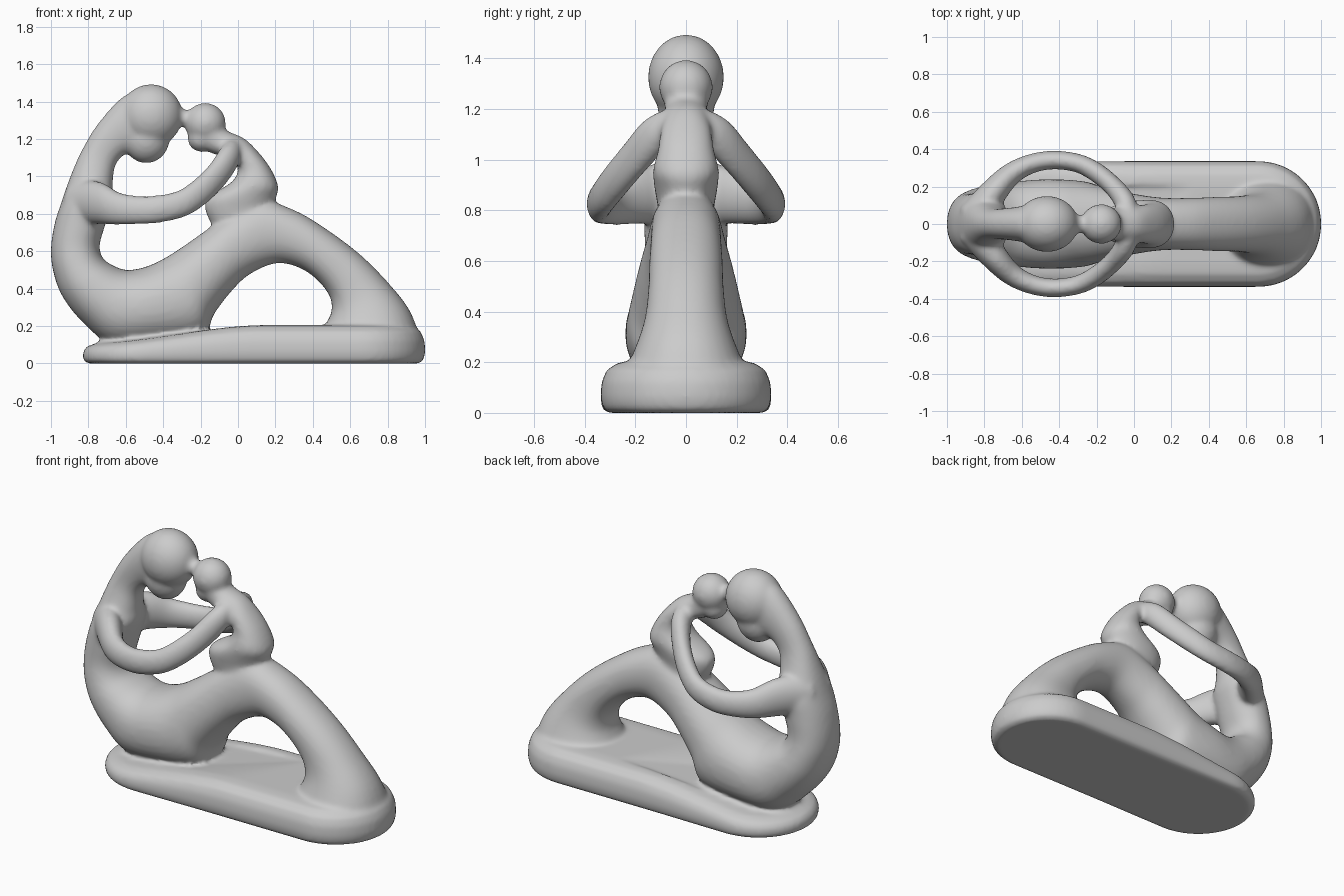
import bpy, bmesh, math
from mathutils import Vector, Matrix

if "Cube" in bpy.data.objects:
    bpy.data.objects.remove(bpy.data.objects["Cube"])

bm = bmesh.new()


def spline(rows, steps=5):
    """Catmull-Rom interpolation of tuples."""
    out = []
    for i in range(len(rows) - 1):
        p = [rows[max(0, min(len(rows) - 1, i + k))] for k in (-1, 0, 1, 2)]
        for s in range(steps):
            t = s / steps
            out.append([0.5 * (2 * b + (c - a) * t + (2 * a - 5 * b + 4 * c - d) * t * t
                               + (3 * b - a - 3 * c + d) * t ** 3) for a, b, c, d in zip(*p)])
    return out + [list(rows[-1])]


def loft(rings):
    """Skin closed rings of points and cap both ends."""
    loops = [[bm.verts.new(p) for p in r] for r in rings]
    n = len(loops[0])
    for a, b in zip(loops, loops[1:]):
        for i in range(n):
            j = (i + 1) % n
            bm.faces.new((a[i], a[j], b[j], b[i]))
    bm.faces.new(loops[0][::-1])
    bm.faces.new(loops[-1])


def ellipse(c, u, v, e=1.0, n=32):
    pts = []
    for i in range(n):
        a = 2 * math.pi * i / n
        ca, sa = math.cos(a), math.sin(a)
        pts.append(c + u * math.copysign(abs(ca) ** e, ca) + v * math.copysign(abs(sa) ** e, sa))
    return pts


def body(rows, e=0.92):
    """Sections across the centre plane: x1, z1, x2, z2, half width."""
    rings = []
    for x1, z1, x2, z2, w in spline(rows):
        a, b = Vector((x1, 0, z1)), Vector((x2, 0, z2))
        rings.append(ellipse((a + b) / 2, (b - a) / 2, Vector((0, w, 0)), e))
    loft(rings)


def limb(rows, side):
    """Tube along x, y, z with upright and sideways radii."""
    pts = spline(rows)
    rings = []
    for i, (x, y, z, ru, rs) in enumerate(pts):
        t = Vector(pts[min(i + 1, len(pts) - 1)][:3]) - Vector(pts[max(i - 1, 0)][:3])
        s = t.cross(Vector((0, 0, 1))).normalized()
        u = s.cross(t).normalized()
        ring = ellipse(Vector((x, y, z)), u * ru, s * rs)
        rings.append([Vector((p.x, p.y * side, p.z)) for p in ring])
    loft(rings)


def ball(x, z, rx, ry, rz):
    bmesh.ops.create_uvsphere(bm, u_segments=32, v_segments=20, radius=1,
                              matrix=Matrix.Translation((x, 0, z)) @ Matrix.Diagonal((rx, ry, rz, 1)))


# plinth: stadium outline, top rising towards the right
def top_height(x):
    t = max(0, min(1, (x + 0.8) / 0.95))
    return 0.11 + 0.095 * t * t * (3 - 2 * t)


rings = []
for inset, f in ((0.035, 0), (0.01, 0.08), (0, 0.3), (0.004, 0.6), (0.025, 0.83), (0.07, 0.97), (0.13, 1.0)):
    r, ring = 0.337 - inset, []
    for cx, a0 in ((0.665, -90), (-0.495, 90)):
        for k in range(25):
            a = math.radians(a0 + k * 7.5)
            x = cx + r * math.cos(a)
            ring.append((x, r * math.sin(a), f * top_height(x)))
    for i in range(1, 24):
        x = -0.495 + 1.16 * i / 24
        ring.append((x, -r, f * top_height(x)))
    far = []
    for i in range(1, 24):
        x = 0.665 - 1.16 * i / 24
        far.append((x, r, f * top_height(x)))
    rings.append(ring[:25] + far + ring[25:])
loft(rings)

# large figure: neck, back, hips, lap, knee and shin in one sweep
body([
    (-0.50, 1.45, -0.45, 1.17, .11), (-0.61, 1.43, -0.52, 1.13, .10),
    (-0.75, 1.28, -0.60, 1.12, .085), (-0.84, 1.13, -0.655, 1.06, .085),
    (-0.90, 0.99, -0.67, 0.96, .12), (-0.945, 0.86, -0.67, 0.88, .165),
    (-0.98, 0.75, -0.71, 0.74, .165), (-1.0, 0.62, -0.74, 0.63, .165),
    (-0.99, 0.50, -0.72, 0.56, .18), (-0.94, 0.36, -0.66, 0.52, .20),
    (-0.83, 0.22, -0.60, 0.50, .215), (-0.67, 0.10, -0.54, 0.505, .23),
    (-0.42, 0.10, -0.47, 0.525, .24), (-0.19, 0.14, -0.38, 0.57, .23),
    (-0.13, 0.26, -0.28, 0.635, .21), (-0.04, 0.38, -0.16, 0.72, .185),
    (0.06, 0.475, -0.05, 0.80, .16), (0.20, 0.535, 0.11, 0.875, .14),
    (0.32, 0.515, 0.30, 0.82, .14), (0.42, 0.45, 0.47, 0.72, .145),
    (0.49, 0.36, 0.65, 0.585, .15), (0.50, 0.28, 0.80, 0.435, .165),
    (0.47, 0.21, 0.92, 0.28, .205), (0.42, 0.10, 0.985, 0.10, .27)])

# large head, chin and nose
ball(-0.465, 1.325, .168, .150, .168)
ball(-0.49, 1.205, .125, .112, .135)
ball(-0.30, 1.315, .05, .05, .045)

# small figure: seat, back and neck
body([
    (-0.13, 0.72, 0.17, 0.76, .10), (-0.175, 0.82, 0.19, 0.85, .115),
    (-0.16, 0.89, 0.205, 0.89, .125), (-0.04, 0.965, 0.215, 0.95, .13),
    (0.0, 1.03, 0.17, 1.05, .11), (-0.03, 1.09, 0.10, 1.14, .10),
    (-0.10, 1.11, 0.03, 1.205, .09), (-0.17, 1.14, -0.06, 1.245, .085),
    (-0.22, 1.20, -0.12, 1.30, .085)])

# small head and chin
ball(-0.175, 1.285, .11, .106, .108)
ball(-0.195, 1.205, .075, .08, .075)

# arms meeting around the small figure
arm = [
    (-0.86, 0.03, 0.86, .11, .09), (-0.76, 0.16, 0.86, .115, .075),
    (-0.66, 0.265, 0.83, .09, .06), (-0.55, 0.322, 0.82, .077, .052),
    (-0.43, 0.342, 0.825, .074, .05), (-0.30, 0.325, 0.855, .072, .05),
    (-0.20, 0.275, 0.92, .072, .052), (-0.11, 0.20, 1.01, .072, .052),
    (-0.05, 0.12, 1.10, .072, .057), (-0.03, 0.04, 1.15, .06, .055)]
for side in (1, -1):
    limb(arm, side)

# fuse everything into one softly blended sculpture
bmesh.ops.recalc_face_normals(bm, faces=bm.faces)
mesh = bpy.data.meshes.new("seated_sculpture")
bm.to_mesh(mesh)
bm.free()
sculpture = bpy.data.objects.new("seated_sculpture", mesh)
bpy.context.collection.objects.link(sculpture)
bpy.context.view_layer.objects.active = sculpture
sculpture.select_set(True)
fuse = sculpture.modifiers.new("fuse", 'REMESH')
fuse.mode = 'VOXEL'
fuse.voxel_size = 0.013
fuse.use_smooth_shade = True
soft = sculpture.modifiers.new("soften", 'SMOOTH')
soft.factor = 0.5
soft.iterations = 10
for name in ("fuse", "soften"):
    bpy.ops.object.modifier_apply(modifier=name)
bpy.ops.object.shade_smooth()
